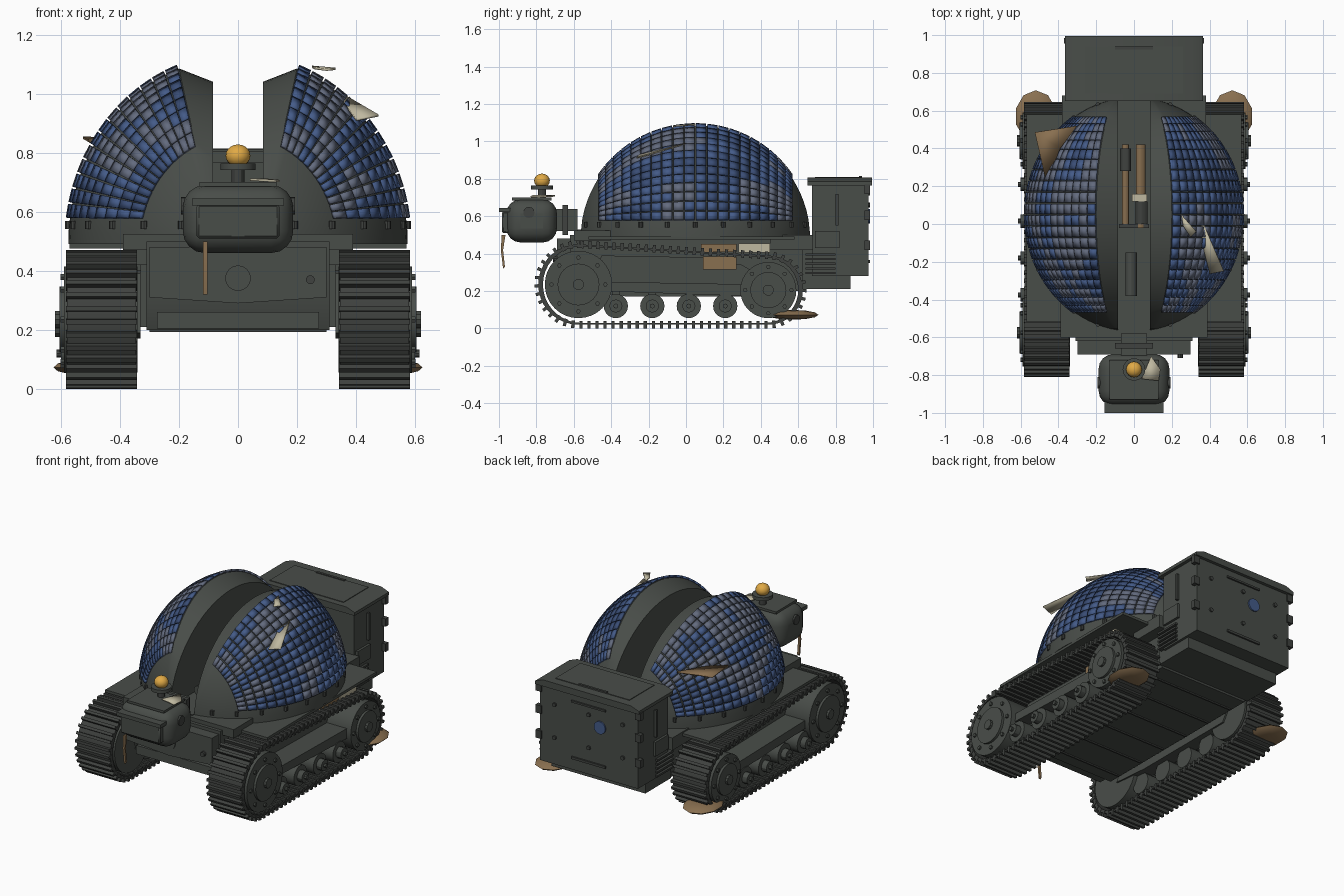
import bpy, bmesh, math, random
from math import sin, cos, pi, sqrt, asin, acos
from mathutils import Vector, Matrix, noise

random.seed(4)
if "Cube" in bpy.data.objects:
    bpy.data.objects.remove(bpy.data.objects["Cube"])


def material(name, rgb):
    m = bpy.data.materials.new(name)
    m.use_nodes = True
    m.diffuse_color = (*rgb, 1)
    m.node_tree.nodes["Principled BSDF"].inputs["Base Color"].default_value = (*rgb, 1)
    return m


GREY = material("body grey", (.066, .074, .066))
DARK = material("track grey", (.05, .054, .05))
BLUE = material("panel blue", (.058, .105, .25))
NAVY = material("panel navy", (.042, .075, .18))
SLATE = material("panel slate", (.125, .147, .21))
GOLD = material("lamp gold", (.75, .4, .06))
BROWN = material("rust brown", (.25, .16, .08))
TAN = material("pale tan", (.52, .48, .35))


def finish(name, bm, *mats):
    bmesh.ops.recalc_face_normals(bm, faces=bm.faces[:])
    mesh = bpy.data.meshes.new(name)
    bm.to_mesh(mesh)
    bm.free()
    for m in mats:
        mesh.materials.append(m)
    ob = bpy.data.objects.new(name, mesh)
    bpy.context.collection.objects.link(ob)
    return ob


def add_box(bm, lo, hi):
    lo, hi = Vector(lo), Vector(hi)
    bmesh.ops.create_cube(bm, size=1, matrix=Matrix.Translation((lo + hi) / 2) @ Matrix.Diagonal((*(hi - lo), 1)))


def box(name, lo, hi, mat=GREY, bevel=0, seg=1):
    bm = bmesh.new()
    add_box(bm, lo, hi)
    ob = finish(name, bm, mat)
    if bevel:
        mod = ob.modifiers.new("bevel", "BEVEL")
        mod.width, mod.segments = bevel, seg
    return ob


def add_cyl(bm, at, r, depth, axis="Z", seg=24, r2=None):
    turn = {"X": Matrix.Rotation(pi / 2, 4, "Y"), "Y": Matrix.Rotation(pi / 2, 4, "X"), "Z": Matrix()}[axis]
    bmesh.ops.create_cone(bm, cap_ends=True, segments=seg, radius1=r, radius2=r if r2 is None else r2,
                          depth=depth, matrix=Matrix.Translation(at) @ turn)


def cyl(name, at, r, depth, axis="Z", mat=GREY, seg=24, r2=None):
    bm = bmesh.new()
    add_cyl(bm, at, r, depth, axis, seg, r2)
    return finish(name, bm, mat)


def ball(name, at, radii, mat, u=16, v=10):
    bm = bmesh.new()
    bmesh.ops.create_uvsphere(bm, u_segments=u, v_segments=v, radius=1,
                              matrix=Matrix.Translation(at) @ Matrix.Diagonal((*radii, 1)))
    return finish(name, bm, mat)


def prism(name, axis, points, lo, hi, mat=GREY):
    """Extrude a closed profile along the x or y axis."""
    bm = bmesh.new()
    place = (lambda p, d: (d, *p)) if axis == "X" else (lambda p, d: (p[0], d, p[1]))
    ends = [[bm.verts.new(place(p, d)) for p in points] for d in (lo, hi)]
    for e in ends:
        bm.faces.new(e)
    for i in range(len(points)):
        j = (i + 1) % len(points)
        bm.faces.new((ends[0][i], ends[0][j], ends[1][j], ends[1][i]))
    return finish(name, bm, mat)


def sheet(name, points, mat):
    bm = bmesh.new()
    bm.faces.new([bm.verts.new(p) for p in points])
    ob = finish(name, bm, mat)
    ob.modifiers.new("thickness", "SOLIDIFY").thickness = .008


# Split dome: half ellipsoids whose rows run along y
A, B, C, Y0, Z0, GAP = .575, .62, .635, .05, .49, .085


def arc(s, f, z_low):
    """Point on the cross-section of scale s, f from inner edge to z_low."""
    a0 = asin(min(1, (GAP + .115 * (s - .15) / .85) / (A * s)))
    a1 = acos(min(1, (z_low - Z0) / (C * s)))
    a = a0 + (a1 - a0) * f
    return A * s * sin(a), Z0 + C * s * cos(a)


def dome(side, label):
    bm = bmesh.new()
    rows, t0 = [], asin(.152)
    for i in range(41):
        t = t0 + (pi - 2 * t0) * i / 40
        s, y = sin(t), Y0 - B * cos(t)
        pts = [arc(s, k / 16, Z0) for k in range(17)]
        top = (GAP, pts[0][1] - .045 * (s - .15) / .85)
        rows.append([bm.verts.new((side * x, y, z)) for x, z in [(GAP, Z0), top] + pts])
    for p, q in zip(rows, rows[1:]):
        for k in range(len(p)):
            j = (k + 1) % len(p)
            bm.faces.new((p[k], p[j], q[j], q[k]))
    bm.faces.new(rows[0])
    bm.faces.new(rows[-1])
    finish(label + "_dome_shell", bm, GREY)
    # solar tiles
    bm = bmesh.new()
    ny, nv, t1 = 20, 13, asin(.57)
    for i in range(ny):
        for k in range(nv):
            quad = []
            for di, dk in ((.06, .06), (.94, .06), (.94, .94), (.06, .94)):
                t = t1 + (pi - 2 * t1) * (i + di) / ny
                x, z = arc(sin(t), (k + dk) / nv, .575)
                quad.append(bm.verts.new((side * x * 1.014, Y0 - B * cos(t) * 1.014, Z0 + (z - Z0) * 1.014)))
            face = bm.faces.new(quad if side > 0 else quad[::-1])
            n = noise.noise(Vector((i * .27 + side * 9, k * .31, 2.5))) + random.uniform(-.12, .12)
            face.material_index = 2 if n > .1 else 1 if n < -.3 else 0
    tiles = finish(label + "_solar_tiles", bm, BLUE, NAVY, SLATE)
    mod = tiles.modifiers.new("thickness", "SOLIDIFY")
    mod.thickness, mod.offset = .012, 0
    # skirt bolts
    bm = bmesh.new()
    for i in range(11):
        t = .35 + (pi - .7) * i / 10
        s = sin(t)
        x = A * sqrt(max(0, s * s - (.05 / C) ** 2))
        add_cyl(bm, (side * x, Y0 - B * cos(t), .555), .012, .028, "Z", 8)
    finish(label + "_skirt_bolts", bm, DARK)


# Track loop around the front and rear wheels
FRONT, REAR = (-.575, .235, .215), (.44, .205, .185)
loop = []
for (cy, cz, r), start in ((FRONT, pi / 2), (REAR, 1.5 * pi)):
    loop += [Vector((cy + r * cos(start + pi * i / 18), cz + r * sin(start + pi * i / 18))) for i in range(19)]
mid = Vector((-.07, .22))


def track(side, label):
    bm = bmesh.new()
    rings = []
    for p in loop:
        q = p + (mid - p).normalized() * .025
        rings.append([bm.verts.new((side * x, *v)) for x, v in ((.345, p), (.58, p), (.58, q), (.345, q))])
    for a, b in zip(rings, rings[1:] + rings[:1]):
        for k in range(4):
            bm.faces.new((a[k], a[k - 1], b[k - 1], b[k]))
    finish(label + "_track_belt", bm, DARK)
    bm = bmesh.new()
    step, carry = .043, 0
    for p, q in zip(loop, loop[1:] + loop[:1]):
        d = q - p
        while carry < d.length:
            c = p + d.normalized() * carry
            m = (Matrix.Translation((side * .4625, *c)) @ Matrix.Rotation(math.atan2(d.y, d.x), 4, "X")
                 @ Matrix.Diagonal((.24, .017, .04, 1)))
            bmesh.ops.create_cube(bm, size=1, matrix=m)
            carry += step
        carry -= d.length
    finish(label + "_track_lugs", bm, DARK)
    # wheels
    for name, (cy, cz, r) in (("front", FRONT, ), ("rear", REAR)):
        bm = bmesh.new()
        add_cyl(bm, (side * .465, cy, cz), r - .035, .25, "X", 32)
        add_cyl(bm, (side * .59, cy, cz), r * .52, .03, "X", 24)
        add_cyl(bm, (side * .605, cy, cz), .03, .03, "X", 10)
        for i in range(8):
            a = i * pi / 4
            add_cyl(bm, (side * .593, cy + r * .67 * cos(a), cz + r * .67 * sin(a)), .012, .015, "X", 6)
        finish(f"{label}_{name}_wheel", bm, GREY)
    bm = bmesh.new()
    for i in range(4):
        y = -.375 + .195 * i
        add_cyl(bm, (side * .465, y, .12), .065, .2, "X", 20)
        add_cyl(bm, (side * .575, y, .12), .035, .05, "X", 12)
        add_cyl(bm, (side * .605, y, .12), .013, .02, "X", 8)
        add_box(bm, (side * .46 - .02, y - .02, .12), (side * .46 + .02, y + .02, .22))
    finish(label + "_road_wheels", bm, GREY)
    # suspension frame and beam
    prism(label + "_suspension_frame", "X", [(-.55, .19), (-.3, .17), (.4, .17), (.45, .25), (.3, .34),
          (.1, .38), (-.45, .39)], side * .33, side * .42)
    prism(label + "_lower_beam", "X", [(-.46, .2), (.4, .17), (.4, .235), (-.46, .25)], side * .42, side * .56)
    box(label + "_fender", (side * .42 - .15, -.52, .475), (side * .42 + .15, .58, .492))
    ball(label + "_rear_foot", (side * .52, .57, .073), (.11, .138, .026), BROWN, 10, 6)


for side, label in ((1, "left"), (-1, "right")):
    dome(side, label)
    track(side, label)

# Hull
prism("hull", "X", [(-.62, .3), (-.58, .2), (.62, .2), (.66, .28), (.66, .5), (-.62, .5)], -.31, .31)
prism("front_wedge", "Y", [(-.3, .31), (0, .29), (.3, .31), (.3, .48), (-.3, .48)], -.69, -.6)
box("front_lower_plate", (-.275, -.63, .205), (.275, -.55, .26))
box("front_shelf", (-.39, -.6, .47), (.39, -.4, .525))
box("rear_shelf", (-.38, .45, .42), (.38, .68, .5))
cyl("front_hatch", (0, -.69, .375), .043, .012, "Y")
cyl("tow_knob", (.245, -.695, .37), .015, .03, "Y", DARK, 10)
for i in range(6):
    box("belly_rib", (-.3, -.5 + i * .2, .192), (.3, -.49 + i * .2, .202), DARK)

# Machinery in the gap
box("gap_floor", (-GAP, -.58, .49), (GAP, .66, .53))
for x, y0, y1, r, mat in ((-.045, 0, .42, .018, BROWN), (.035, -.02, .42, .025, BROWN), (-.045, .28, .4, .03, DARK),
                          (.04, 0, .12, .032, DARK), (-.015, -.38, -.15, .03, GREY)):
    cyl("gap_rod", (x, (y0 + y1) / 2, .58), r, y1 - y0, "Y", mat, 12)
box("gap_clamp", (-.01, .12, .58), (.07, .16, .615), TAN)
box("gap_bulkhead", (-.08, -.02, .53), (.08, 0, .6), DARK)

# Rear equipment box
prism("rear_box", "X", [(.675, .28), (.88, .28), (.975, .28), (.975, .775), (.675, .775)], -.345, .345)
box("rear_box_base", (-.33, .62, .21), (.33, .88, .42))
prism("rear_box_lid", "Y", [(-.365, .765), (.365, .765), (.365, .785), (.31, .806), (-.31, .806), (-.365, .785)], .65, .995)
box("lid_panel", (-.26, .69, .8), (.26, .94, .81))
box("lid_handle", (-.1, .925, .805), (.1, .94, .815), DARK)
cyl("rear_window", (-.08, .978, .6), .04, .012, "Y", BLUE, 16)
box("rear_handle", (-.12, .97, .35), (.12, .985, .365), DARK)
box("rear_top_bar", (-.12, .97, .71), (.12, .985, .722), DARK)
bm = bmesh.new()
for x in (-.24, 0, .24):
    for z in (.45, .66):
        add_cyl(bm, (x, .978, z), .013, .014, "Y", 8)
finish("rear_bolts", bm, DARK)
for side in (1, -1):
    for z in (.29, .315, .34, .365, .39):
        box("side_louver", (side * .34 - .02, .64, z), (side * .34 + .02, .8, z + .012), DARK)
    box("side_pipe_box", (side * .34 - .02, .69, .43), (side * .34 + .02, .82, .52))
    for z in (.42, .58, .72):
        box("side_hinge", (side * .35 - .02, .955, z), (side * .35 + .02, .985, z + .05), DARK)
    box("side_rail", (side * .35 - .012, .8, .55), (side * .35 + .012, .815, .72), DARK)

# Sensor head
box("head", (-.187, -.96, .46), (.187, -.69, .69), GREY, .075, 4)
box("head_visor", (-.14, -.985, .51), (.14, -.93, .625), GREY, .008)
box("head_brow", (-.155, -1, .622), (.155, -.9, .645))
box("head_top_plate", (-.13, -.93, .685), (.13, -.72, .7))
for side in (1, -1):
    cyl("head_ear", (side * .18, -.84, .62), .03, .025, "X", DARK, 12)
box("neck", (-.07, -.72, .52), (.07, -.58, .64))
box("neck_collar", (-.1, -.66, .5), (.1, -.63, .66), DARK)
cyl("lamp_stem", (0, -.77, .715), .022, .06, "Z", DARK, 12)
cyl("lamp_base", (0, -.77, .753), .06, .022, "Z", GREY, 16)
ball("lamp", (0, -.77, .79), (.042, .042, .038), GOLD)
sheet("head_scrap", [(.04, -.82, .705), (.13, -.83, .7), (.14, -.77, .7), (.09, -.7, .705)], TAN)
prism("hanging_strap", "X", [(-.965, .5), (-.985, .5), (-.99, .42), (-.978, .32), (-.968, .33), (-.978, .42)], -.118, -.104, BROWN)

# Loose scraps and cargo
sheet("left_scrap_large", [(.355, .03, 1.0), (.475, -.25, .93), (.4, -.265, .915), (.36, -.1, .97)], TAN)
sheet("left_scrap_small", [(.25, .05, 1.095), (.33, -.04, 1.088), (.3, -.07, 1.085), (.26, -.01, 1.09)], TAN)
sheet("right_scrap", [(-.525, .485, .855), (-.3, .52, .84), (-.39, .4, .85), (-.465, .22, .82)], BROWN)
box("cargo_top", (.45, .08, .41), (.52, .27, .452), BROWN)
box("cargo_pale", (.45, .28, .405), (.52, .45, .455), TAN)
box("cargo_side", (.4, .09, .315), (.44, .27, .385), BROWN)

# Smooth the rounded parts while keeping sharp edges
for ob in bpy.context.scene.objects:
    ob.select_set(ob.type == "MESH")
    if ob.type == "MESH":
        bpy.context.view_layer.objects.active = ob
bpy.ops.object.shade_smooth_by_angle(angle=math.radians(30))
